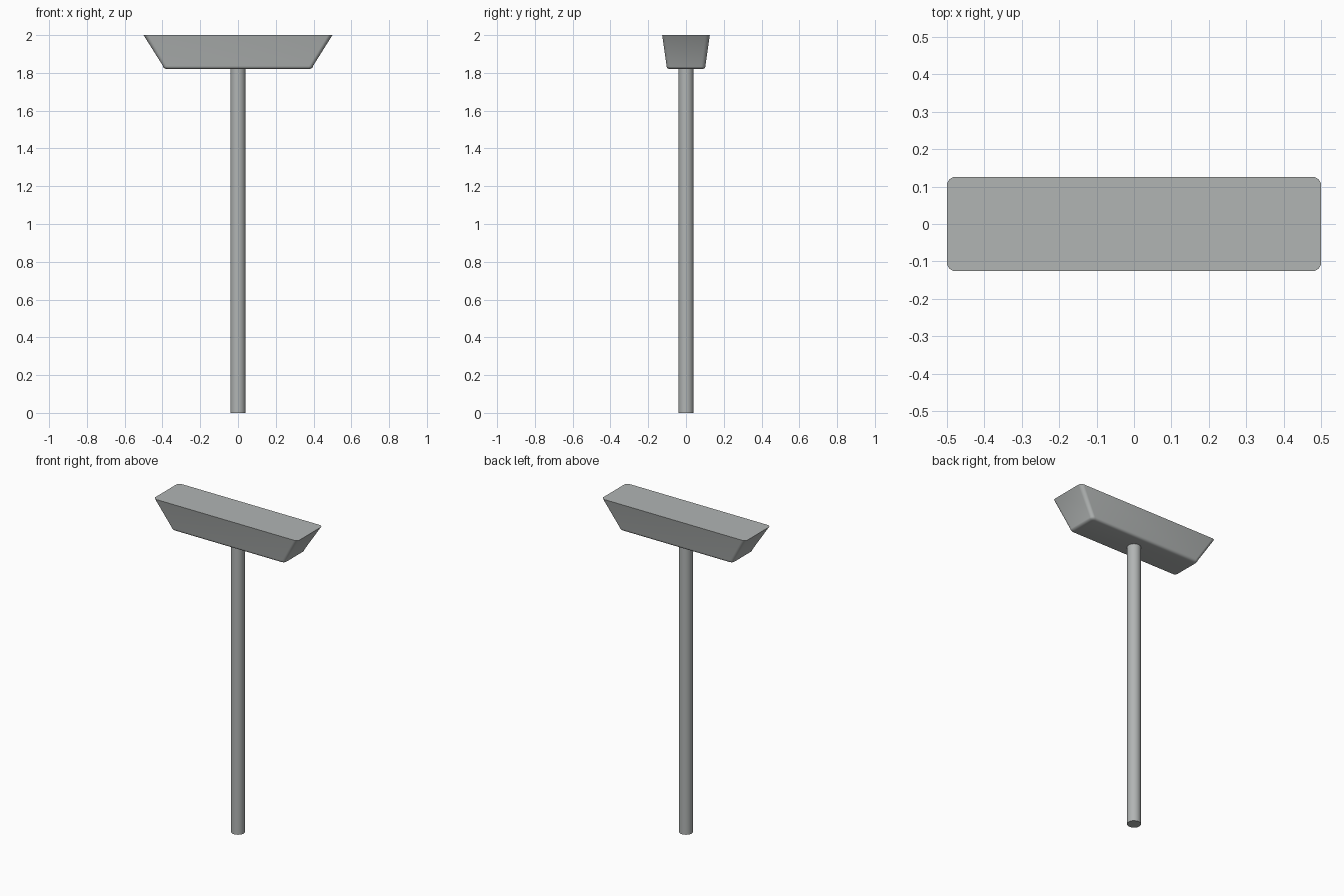
import bpy, bmesh, math

if "Cube" in bpy.data.objects:
    bpy.data.objects.remove(bpy.data.objects["Cube"])

# one grey for the whole model
grey = bpy.data.materials.new("light grey")
grey.diffuse_color = (0.44, 0.46, 0.455, 1)
grey.use_nodes = True
grey.node_tree.nodes["Principled BSDF"].inputs["Base Color"].default_value = grey.diffuse_color


def rounded_rect(hx, hy, r, z, steps=6):
    """Points of a rectangle with rounded corners at height z."""
    pts = []
    for i, (sx, sy) in enumerate([(1, 1), (-1, 1), (-1, -1), (1, -1)]):
        for k in range(steps + 1):
            a = math.pi / 2 * (i + k / steps)
            pts.append((sx * (hx - r) + r * math.cos(a),
                        sy * (hy - r) + r * math.sin(a), z))
    return pts


def finish(bm, name, angle):
    bmesh.ops.recalc_face_normals(bm, faces=bm.faces)
    me = bpy.data.meshes.new(name)
    bm.to_mesh(me)
    bm.free()
    me.materials.append(grey)
    ob = bpy.data.objects.new(name, me)
    bpy.context.collection.objects.link(ob)
    bpy.ops.object.select_all(action='DESELECT')
    ob.select_set(True)
    bpy.context.view_layer.objects.active = ob
    bpy.ops.object.shade_smooth_by_angle(angle=math.radians(angle))


# head: tapered block with softened lower edges
top, joint, bottom = 2.0, 1.838, 1.82
rings = [(0.5, 0.126, 0.024, top)]
jx, jy, drop = 0.398, 0.103, joint - bottom
for k in range(6):
    a = math.pi / 2 * k / 5
    inset = 1 - math.cos(a)
    rings.append((jx - 0.024 * inset, jy - 0.018 * inset, 0.022 - 0.008 * inset,
                  joint - drop * math.sin(a)))
bm = bmesh.new()
loops = [[bm.verts.new(p) for p in rounded_rect(*r)] for r in rings]
for a, b in zip(loops, loops[1:]):
    n = len(a)
    for i in range(n):
        j = (i + 1) % n
        bm.faces.new((a[i], a[j], b[j], b[i]))
bm.faces.new(loops[0])
bm.faces.new(loops[-1])
finish(bm, "head", 35)

# pole
bm = bmesh.new()
bmesh.ops.create_cone(bm, cap_ends=True, segments=32, radius1=0.04,
                      radius2=0.04, depth=1.825)
bmesh.ops.translate(bm, verts=bm.verts, vec=(0, 0, 1.825 / 2))
finish(bm, "pole", 35)
